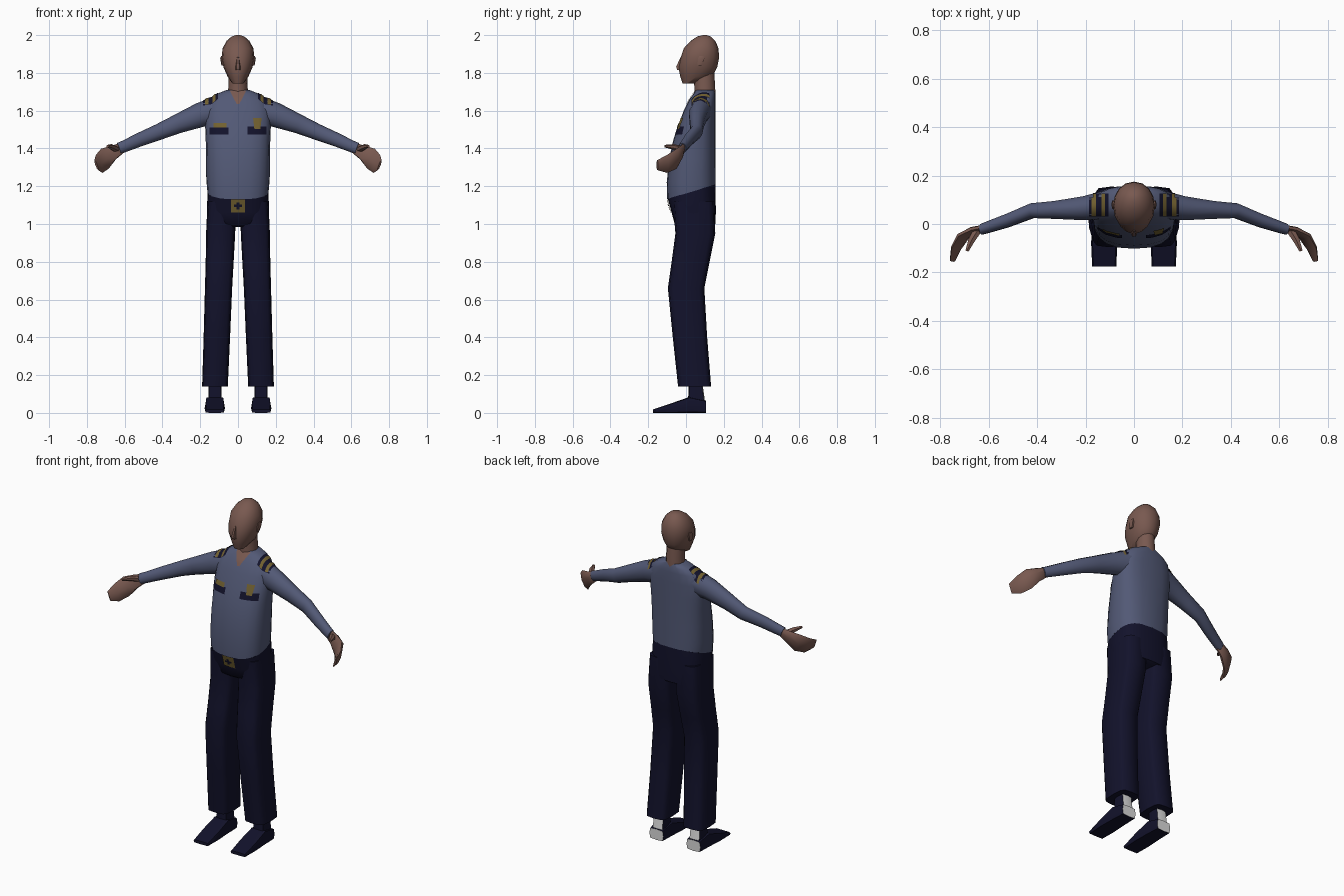
import bpy, bmesh, math
from mathutils import Vector
from mathutils.bvhtree import BVHTree

cube = bpy.data.objects.get("Cube")
if cube:
    bpy.data.objects.remove(cube)


def material(name, color):
    m = bpy.data.materials.new(name)
    m.use_nodes = True
    m.diffuse_color = (*color, 1)
    m.node_tree.nodes["Principled BSDF"].inputs["Base Color"].default_value = (*color, 1)
    return m


SKIN = material("skin brown", (0.19, 0.10, 0.08))
SHIRT = material("shirt blue", (0.085, 0.10, 0.18))
NAVY = material("uniform navy", (0.006, 0.006, 0.024))
GOLD = material("badge gold", (0.17, 0.12, 0.03))
WHITE = material("sock white", (0.7, 0.7, 0.7))


def finish(name, bm, mats, angle=50):
    mesh = bpy.data.meshes.new(name)
    bm.to_mesh(mesh)
    ob = bpy.data.objects.new(name, mesh)
    bpy.context.collection.objects.link(ob)
    for m in mats:
        mesh.materials.append(m)
    bpy.ops.object.select_all(action="DESELECT")
    ob.select_set(True)
    bpy.context.view_layer.objects.active = ob
    bpy.ops.object.shade_smooth_by_angle(angle=math.radians(angle))
    return ob


def loft(name, sections, mats, n=8, p=2, side=1, rule=None, angle=50):
    """Skin superellipse sections given as (centre, half axis u, half axis v)."""
    bm = bmesh.new()
    rings = []
    for c, u, v in sections:
        ring = []
        for i in range(n):
            a = 2 * math.pi * i / n
            co, si = math.cos(a), math.sin(a)
            cu = math.copysign(abs(co) ** (2 / p), co)
            sv = math.copysign(abs(si) ** (2 / p), si)
            q = Vector(c) + Vector(u) * cu + Vector(v) * sv
            ring.append(bm.verts.new((q.x * side, q.y, q.z)))
        rings.append(ring)
    for a, b in zip(rings, rings[1:]):
        for i in range(n):
            j = (i + 1) % n
            bm.faces.new((a[i], a[j], b[j], b[i]))
    bm.faces.new(rings[0])
    bm.faces.new(rings[-1])
    bmesh.ops.recalc_face_normals(bm, faces=bm.faces)
    bm.normal_update()
    if rule:
        for f in bm.faces:
            f.material_index = int(rule(f))
    ob = finish(name, bm, mats, angle)
    tree = BVHTree.FromBMesh(bm)
    bm.free()
    return ob, tree


def level(z, x, hx, front, back, tilt=0):
    """Horizontal section from its width and its front and back limits."""
    hy = (back - front) / 2
    return (x, (front + back) / 2, z), (hx, 0, 0), (0, hy, tilt * hy)


def decal(name, trees, corners, direction, mat, lift=0.004, k=6):
    """Thin patch laid on the nearest surface along a direction."""
    a, b, c, d = map(Vector, corners)
    direction = Vector(direction)
    bm = bmesh.new()
    grid = []
    for i in range(k + 1):
        row = []
        for j in range(k + 1):
            s, t = i / k, j / k
            q = a.lerp(b, s).lerp(d.lerp(c, s), t)
            hits = [h for h in (tr.ray_cast(q, direction) for tr in trees) if h[0]]
            hit = min(hits, key=lambda h: h[3])[0] if hits else None
            row.append(bm.verts.new(hit - direction * lift) if hit else None)
        grid.append(row)
    for i in range(k):
        for j in range(k):
            quad = (grid[i][j], grid[i + 1][j], grid[i + 1][j + 1], grid[i][j + 1])
            if all(quad):
                bm.faces.new(quad)
    bm.normal_update()
    for f in bm.faces:
        if f.normal.dot(direction) > 0:
            f.normal_flip()
    finish(name, bm, [mat])
    bm.free()


def front_patch(name, trees, x0, x1, z0, z1, mat, lift=0.004, taper=1):
    mid, half = (x0 + x1) / 2, (x1 - x0) / 2 * taper
    decal(name, trees, [(mid - half, -1, z0), (mid + half, -1, z0), (x1, -1, z1), (x0, -1, z1)],
          (0, 1, 0), mat, lift)


# Head, nose and neck
loft("head", [level(1.745, 0, 0.03, -0.018, 0.05), level(1.78, 0, 0.055, -0.03, 0.14),
              level(1.83, 0, 0.077, -0.04, 0.165), level(1.88, 0, 0.086, -0.028, 0.175),
              level(1.93, 0, 0.082, -0.012, 0.172), level(1.97, 0, 0.06, 0.025, 0.155),
              level(1.993, 0, 0.033, 0.06, 0.13), level(2.0, 0, 0.01, 0.09, 0.11)], [SKIN], n=16, p=2.1)
loft("nose", [level(1.815, 0, 0.016, -0.05, 0), level(1.832, 0, 0.016, -0.056, 0),
              level(1.885, 0, 0.007, -0.03, 0)], [SKIN], n=6)
loft("neck", [level(1.66, 0, 0.055, 0.04, 0.155), level(1.71, 0, 0.052, 0.045, 0.155),
              level(1.80, 0, 0.048, 0.04, 0.15)], [SKIN], n=12)

# Shirt body, hanging lower at the front
torso, torso_tree = loft("shirt_body", [
    level(1.17, 0, 0.162, -0.10, 0.157, 0.3), level(1.24, 0, 0.168, -0.102, 0.157, 0.15),
    level(1.35, 0, 0.169, -0.088, 0.157), level(1.45, 0, 0.171, -0.066, 0.157),
    level(1.52, 0, 0.174, -0.042, 0.157), level(1.60, 0, 0.172, -0.012, 0.157),
    level(1.66, 0, 0.15, 0.018, 0.157), level(1.69, 0, 0.11, 0.04, 0.155),
    level(1.71, 0, 0.06, 0.055, 0.15)], [SHIRT], n=20, p=2.6)

# Trouser hips
hips, hips_tree = loft("trouser_hips", [
    level(1.172, 0, 0.161, -0.097, 0.156, 0.3), level(1.06, 0, 0.165, -0.076, 0.158),
    level(1.0, 0, 0.155, -0.06, 0.155), level(0.985, 0, 0.08, -0.04, 0.13)], [NAVY], n=20, p=2.8)

sleeve_trees = []
for side, label in ((1, "left"), (-1, "right")):
    # Sleeve: centre, half height, half depth
    path = [((0.11, 0.08, 1.60), 0.075, 0.06), ((0.20, 0.065, 1.577), 0.064, 0.052),
            ((0.32, 0.058, 1.53), 0.050, 0.039), ((0.42, 0.055, 1.487), 0.042, 0.032),
            ((0.52, 0.015, 1.447), 0.036, 0.029), ((0.60, -0.012, 1.412), 0.031, 0.025),
            ((0.63, -0.022, 1.40), 0.030, 0.023)]
    _, tree = loft(label + "_sleeve", [(c, (0.35 * h, 0, 0.95 * h), (0.1 * d, d, 0)) for c, h, d in path],
                   [SHIRT], n=10, side=side)
    sleeve_trees.append(tree)

    # Hand: flat mitten bent forward, with a thumb
    path = [((0.61, -0.014, 1.405), 0.026, 0.018), ((0.66, -0.026, 1.378), 0.038, 0.021),
            ((0.705, -0.05, 1.345), 0.056, 0.019), ((0.735, -0.10, 1.318), 0.050, 0.014),
            ((0.75, -0.152, 1.312), 0.028, 0.007)]
    loft(label + "_hand", [(c, (0.35 * h, 0, 0.95 * h), (0.8 * d, 0.6 * d, 0)) for c, h, d in path],
         [SKIN], side=side)
    path = [((0.645, -0.025, 1.395), 0.018), ((0.67, -0.065, 1.408), 0.015), ((0.69, -0.112, 1.412), 0.007)]
    loft(label + "_thumb", [(c, (0, 0, r), (r, 0.4 * r, 0)) for c, r in path], [SKIN], n=6, side=side)

    # Trouser leg
    loft(label + "_trouser_leg", [
        level(1.12, 0.085, 0.076, -0.07, 0.15), level(0.95, 0.092, 0.077, -0.056, 0.155),
        level(0.80, 0.097, 0.074, -0.076, 0.125), level(0.66, 0.103, 0.072, -0.096, 0.097),
        level(0.40, 0.112, 0.07, -0.07, 0.112), level(0.14, 0.122, 0.068, -0.042, 0.133)],
        [NAVY], n=12, p=4, side=side)

    # Ankle and shoe, white at the rear
    loft(label + "_ankle", [level(0.05, 0.122, 0.036, 0.01, 0.102), level(0.15, 0.122, 0.034, 0.015, 0.088)],
         [NAVY, WHITE], p=6, side=side, rule=lambda f: f.normal.y > 0.6, angle=30)
    profile = [(0.105, 0.046, 0.065), (0.02, 0.05, 0.085), (-0.08, 0.054, 0.05), (-0.175, 0.05, 0.018)]
    loft(label + "_shoe", [((0.123, y, h / 2), (w, 0, 0), (0, 0, h / 2)) for y, w, h in profile],
         [NAVY, WHITE], p=6, side=side, rule=lambda f: f.normal.y > 0.8, angle=30)

    # Ear
    loft(label + "_ear", [level(1.84, 0.08, 0.008, 0.06, 0.085), level(1.875, 0.085, 0.009, 0.06, 0.10),
                          level(1.89, 0.084, 0.006, 0.07, 0.095)], [SKIN], n=6, side=side)

# Striped shoulder boards
for side, label, tree in ((1, "left", sleeve_trees[0]), (-1, "right", sleeve_trees[1])):
    for x0, x1, mat, lift, part in ((0.105, 0.185, NAVY, 0.004, "board"), (0.12, 0.135, GOLD, 0.007, "inner_stripe"),
                                    (0.157, 0.175, GOLD, 0.007, "outer_stripe")):
        xa, xb = side * x0, side * x1
        decal(f"{label}_shoulder_{part}", [torso_tree, tree],
              [(xa, 0.03, 3), (xb, 0.03, 3), (xb, 0.125, 3), (xa, 0.125, 3)], (0, 0, -1), mat, lift)

# Open collar, pocket flaps, badges and buckle
front = [torso_tree]
front_patch("open_collar", front, -0.045, 0.045, 1.635, 1.708, SKIN, taper=0.15)
front_patch("right_pocket_flap", front, -0.15, -0.05, 1.475, 1.512, NAVY)
front_patch("left_pocket_flap", front, 0.05, 0.15, 1.475, 1.515, NAVY)
front_patch("name_bar", front, -0.13, -0.06, 1.51, 1.535, GOLD, 0.006)
front_patch("chest_badge", front, 0.08, 0.125, 1.502, 1.56, GOLD, 0.007, taper=0.7)
waist = [torso_tree, hips_tree]
front_patch("belt_buckle", waist, -0.038, 0.038, 1.062, 1.13, GOLD, 0.005)
front_patch("buckle_bar", waist, -0.022, 0.022, 1.09, 1.102, NAVY, 0.008)
front_patch("buckle_post", waist, -0.007, 0.007, 1.078, 1.114, NAVY, 0.008)
